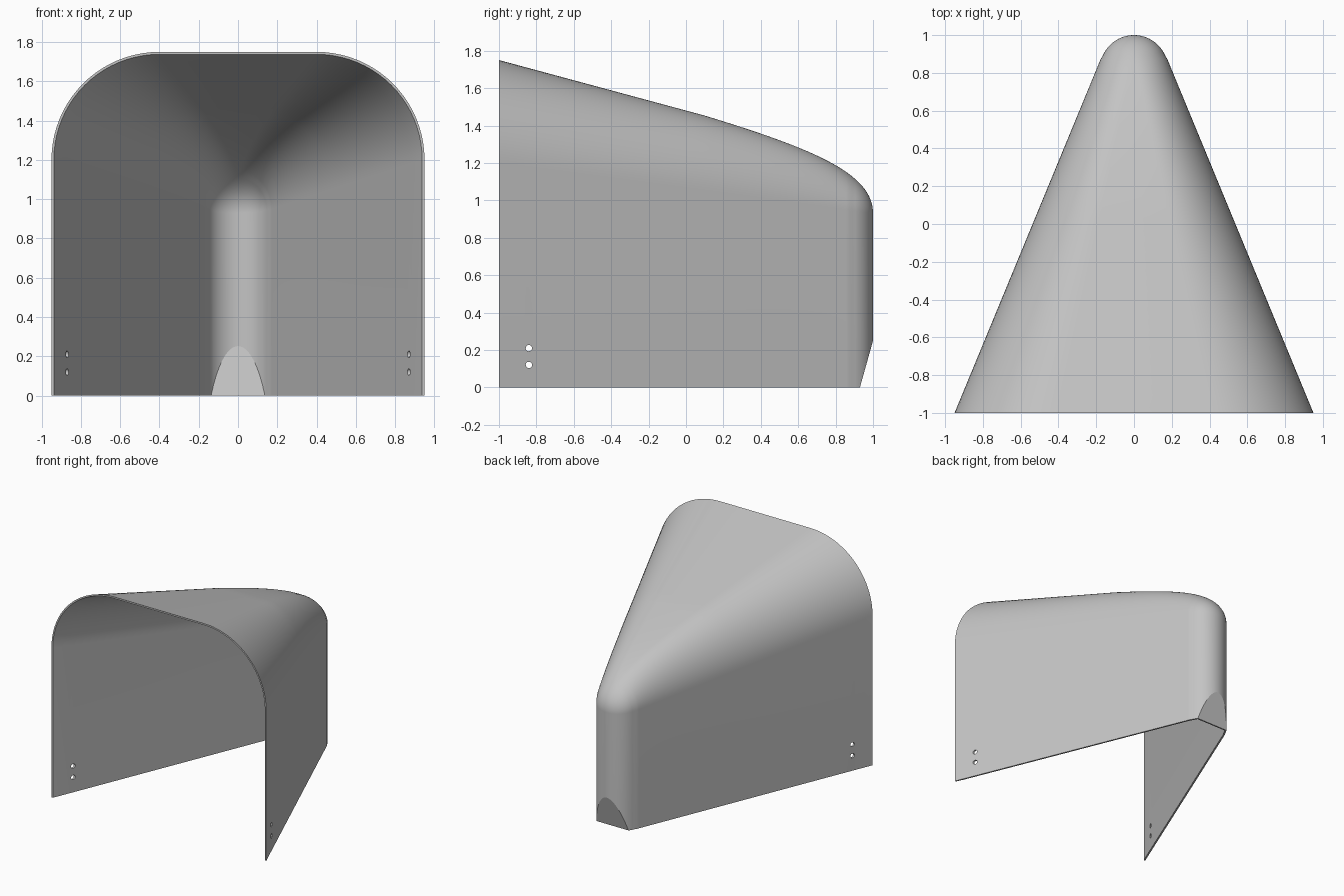
import bpy, bmesh, math
from mathutils import Vector

cube = bpy.data.objects.get("Cube")
if cube:
    bpy.data.objects.remove(cube)

WALL = 0.013          # sheet thickness
NOSE = 0.18           # radius of the rounded rear edge
SLOPE = 0.413         # taper of the side walls
ARC = 20              # steps in each shoulder curve

grey = bpy.data.materials.new("plain grey")
grey.use_nodes = True
grey.diffuse_color = (0.55, 0.55, 0.55, 1)
grey.node_tree.nodes["Principled BSDF"].inputs["Base Color"].default_value = (0.55, 0.55, 0.55, 1)


def ridge_points():
    """Top centre line (y, z): straight at the front, curling down at the rear."""
    a, b, c, d = (Vector(p) for p in ((0.1, 1.453), (0.7, 1.27), (1, 1.14), (1, 0.93)))
    points = [Vector((-1, 1.75)).lerp(a, i / 16) for i in range(16)]
    for i in range(41):
        t = i / 40
        u = 1 - t
        points.append(a * u**3 + b * 3 * u * u * t + c * 3 * u * t * t + d * t**3)
    return points


def half_width(y):
    centre = 1 - NOSE
    tangent = centre + NOSE * SLOPE / math.hypot(1, SLOPE)
    if y < tangent:
        return 0.95 - SLOPE * (y + 1)
    return math.sqrt(max(0, NOSE**2 - (y - centre)**2))


def section(y, top):
    """Arch outline: straight walls, elliptical shoulders, flat crown."""
    w = half_width(y)
    shoulder = 1.2 - 0.135 * (y + 1)
    flat = min(w, 0.4 * max(0, 1 - (y + 1) / 1.9))
    right = [(w, 0)]
    for i in range(ARC + 1):
        a = math.pi / 2 * i / ARC
        right.append((flat + (w - flat) * math.cos(a),
                      shoulder + (top - shoulder) * math.sin(a)))
    return [Vector((x, y, z)) for x, z in right] + [Vector((-x, y, z)) for x, z in reversed(right)]


# Hood skin lofted through the arches
bm = bmesh.new()
rows = [[bm.verts.new(p) for p in section(y, z)] for y, z in ridge_points()]
for r0, r1 in zip(rows, rows[1:]):
    for i in range(len(r0) - 1):
        bm.faces.new((r0[i], r0[i + 1], r1[i + 1], r1[i]))
bmesh.ops.remove_doubles(bm, verts=bm.verts, dist=0.0005)
bmesh.ops.dissolve_degenerate(bm, edges=bm.edges, dist=0.0001)

# Slanted flat at the foot of the rear edge
cut = bmesh.ops.bisect_plane(bm, geom=bm.verts[:] + bm.edges[:] + bm.faces[:],
                             plane_co=(0, 0.93, 0), plane_no=(0, 0.25, -0.07), clear_outer=True)
rim = [v for v in cut["geom_cut"] if isinstance(v, bmesh.types.BMVert)]
bm.faces.new(sorted(rim, key=lambda v: v.co.x))
bmesh.ops.recalc_face_normals(bm, faces=bm.faces)
if max(bm.faces, key=lambda f: f.calc_center_median().z).normal.z < 0:
    bmesh.ops.reverse_faces(bm, faces=bm.faces)

# Sheet thickness, added inward, with a square front and bottom rim
skin = bm.verts[:]
outer = {v: v.co.copy() for v in skin}
bm.normal_update()
normals = {v: v.normal.copy() for v in skin}
edges = [e for e in bm.edges if e.is_boundary]
copy = bmesh.ops.duplicate(bm, geom=bm.verts[:] + bm.edges[:] + bm.faces[:])
twin = copy["vert_map"]
for v in skin:
    p = outer[v] - normals[v] * WALL
    twin[v].co = (p.x, -1 if outer[v].y < -0.999 else p.y, 0 if outer[v].z < 0.001 else p.z)
bmesh.ops.reverse_faces(bm, faces=[f for f in copy["geom"] if isinstance(f, bmesh.types.BMFace)])
for e in edges:
    a, b = e.verts
    bm.faces.new((a, b, twin[b], twin[a]))
bmesh.ops.recalc_face_normals(bm, faces=bm.faces)

mesh = bpy.data.meshes.new("hood_shell")
bm.to_mesh(mesh)
bm.free()
mesh.materials.append(grey)
hood = bpy.data.objects.new("hood_shell", mesh)
bpy.context.collection.objects.link(hood)

# Two mounting holes drilled through both walls
for n, z in enumerate((0.12, 0.21)):
    bpy.ops.mesh.primitive_cylinder_add(vertices=24, radius=0.017, depth=3,
                                        location=(0, -0.84, z), rotation=(0, math.pi / 2, 0))
    drill = bpy.context.object
    drill.name = f"hole_cutter_{n + 1}"
    drill.data.materials.append(grey)
    drill.hide_render = True
    drill.hide_set(True)
    hole = hood.modifiers.new(f"mounting_hole_{n + 1}", 'BOOLEAN')
    hole.operation = 'DIFFERENCE'
    hole.solver = 'EXACT'
    hole.object = drill

bpy.ops.object.select_all(action='DESELECT')
hood.select_set(True)
bpy.context.view_layer.objects.active = hood
for m in list(hood.modifiers):
    bpy.ops.object.modifier_apply(modifier=m.name)
for o in [o for o in bpy.data.objects if o.name.startswith("hole_cutter")]:
    bpy.data.objects.remove(o)
bpy.ops.object.shade_smooth_by_angle(angle=math.radians(14))
